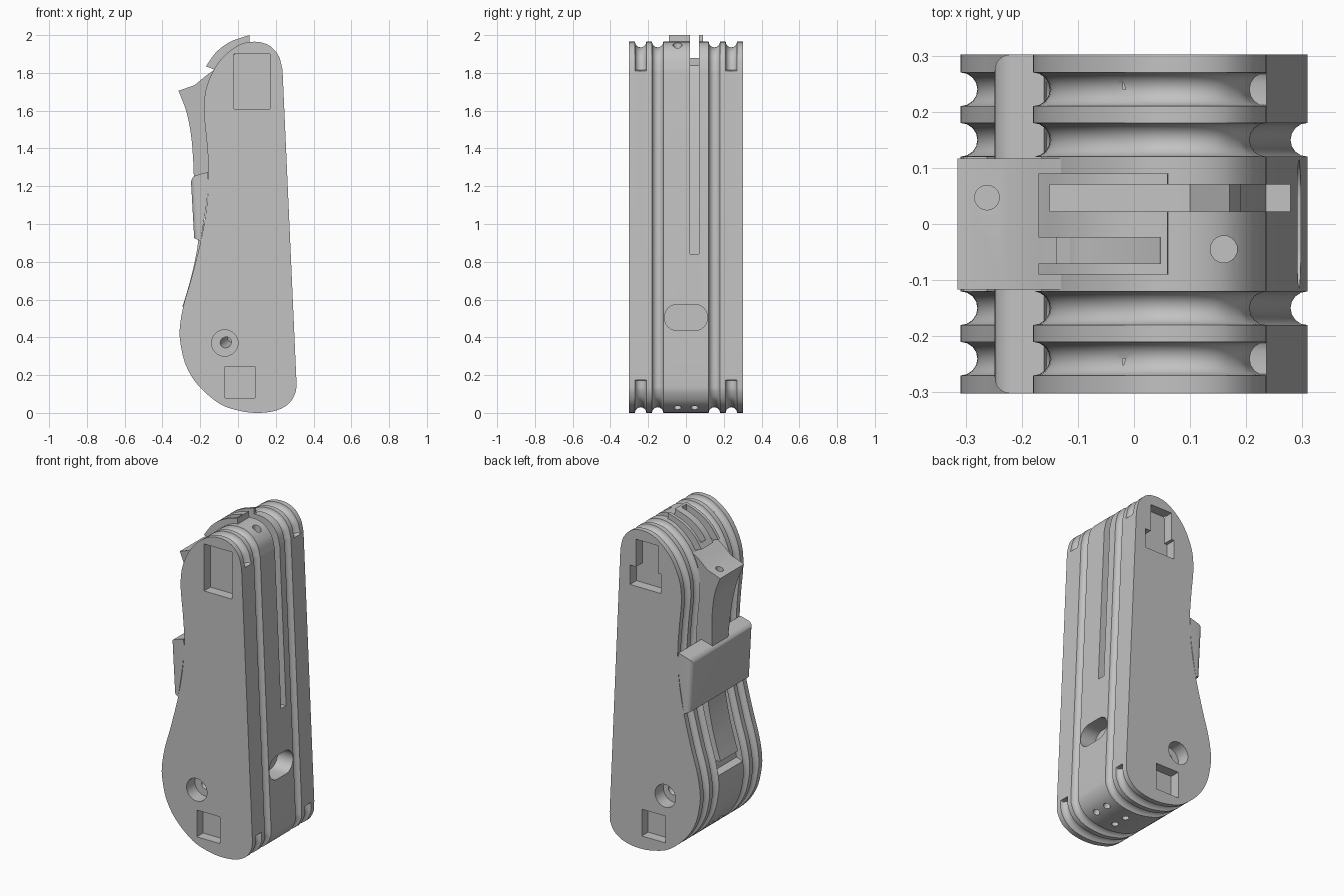
import bpy, bmesh, math
from mathutils import Vector, Matrix

cube = bpy.data.objects.get("Cube")
if cube:
    bpy.data.objects.remove(cube)

grey = bpy.data.materials.new("plain grey")
grey.use_nodes = True
COLOR = (0.54, 0.54, 0.54, 1)
grey.diffuse_color = COLOR
grey.node_tree.nodes["Principled BSDF"].inputs["Base Color"].default_value = COLOR


def finish(name, bm):
    bmesh.ops.recalc_face_normals(bm, faces=bm.faces)
    mesh = bpy.data.meshes.new(name)
    bm.to_mesh(mesh)
    bm.free()
    ob = bpy.data.objects.new(name, mesh)
    bpy.context.collection.objects.link(ob)
    mesh.materials.append(grey)
    return ob


def smooth_path(pts, steps=6):
    """Catmull-Rom curve through the points."""
    p = [Vector(q) for q in pts]
    p = [2 * p[0] - p[1]] + p + [2 * p[-1] - p[-2]]
    out = []
    for a, b, c, d in zip(p, p[1:], p[2:], p[3:]):
        for i in range(steps):
            t = i / steps
            out.append(0.5 * (2 * b + (c - a) * t + (2 * a - 5 * b + 4 * c - d) * t * t
                              + (3 * b - a - 3 * c + d) * t ** 3))
    return out + [p[-2]]


def loft(bm, rings):
    rows = [[bm.verts.new(v) for v in ring] for ring in rings]
    n = len(rows[0])
    for r, s in zip(rows, rows[1:]):
        for i in range(n):
            j = (i + 1) % n
            bm.faces.new((r[i], r[j], s[j], s[i]))
    bm.faces.new(rows[0])
    bm.faces.new(rows[-1][::-1])


def prism(name, pts, y0, y1):
    """Outline in x and z, extruded along y."""
    bm = bmesh.new()
    loft(bm, [[(p[0], y, p[1]) for p in pts] for y in (y0, y1)])
    return finish(name, bm)


def box_points(x0, x1, z0, z1):
    return [(x0, z0), (x1, z0), (x1, z1), (x0, z1)]


def rod(name, a, b, r, sides=24):
    a, b = Vector(a), Vector(b)
    bm = bmesh.new()
    turn = (b - a).to_track_quat('Z', 'Y').to_matrix().to_4x4()
    bmesh.ops.create_cone(bm, cap_ends=True, segments=sides, radius1=r, radius2=r,
                          depth=(b - a).length, matrix=Matrix.Translation((a + b) / 2) @ turn)
    return finish(name, bm)


def cut(target, cutter):
    mod = target.modifiers.new("cut", 'BOOLEAN')
    mod.operation = 'DIFFERENCE'
    mod.solver = 'EXACT'
    mod.object = cutter
    bpy.context.view_layer.objects.active = target
    bpy.ops.object.modifier_apply(modifier=mod.name)
    bpy.data.objects.remove(cutter)


# Handle outline: rounded top, waisted back, round belly, straight front edge
outline = smooth_path([
    (.235, 1.82), (.215, 1.89), (.165, 1.945), (.09, 1.965), (0, 1.945), (-.1, 1.86),
    (-.165, 1.73), (-.18, 1.6), (-.165, 1.43), (-.155, 1.27), (-.165, 1.1), (-.195, .92),
    (-.245, .72), (-.288, .57), (-.308, .45), (-.303, .36), (-.275, .25), (-.21, .145),
    (-.1, .05), (0, .013), (.1, 0), (.2, .012), (.27, .05), (.305, .11), (.309, .17)])
outline += [Vector((.309, .175)), Vector((.236, 1.81))]
count = len(outline)
inward = []
for i in range(count):
    t = outline[(i + 1) % count] - outline[i - 1]
    inward.append(Vector((-t.y, t.x)).normalized())


def ring(y, depth, kind):
    """Outline at y, sunk by depth; some grooves skip part of the edge."""
    pts = []
    for p, n in zip(outline, inward):
        d = depth
        if kind == "outer" and p.x > .2 and .172 < p.y < 1.815:
            d = 0
        if kind == "channel" and not (p.x < 0 and .5 < p.y < 1.72):
            d = 0
        q = p + n * d
        pts.append((q.x, y, q.y))
    return pts


def groove(yc, kind, r=.03, steps=8):
    angles = [math.pi * k / steps for k in range(steps + 1)]
    return [(yc - r * math.cos(a), r * math.sin(a), kind) for a in angles]


# Body: side plates, round grooves and a recessed back channel
half = [(-.302, 0, "")] + groove(-.24, "outer") + groove(-.15, "inner") + [(-.119, .04, "channel")]
stations = half + [(-y, d, k) for y, d, k in reversed(half)]
bm = bmesh.new()
loft(bm, [ring(*s) for s in stations])
body = finish("handle_body", bm)

# Raised cap over the rounded top
top_curve = smooth_path([(-.17, 1.835), (-.115, 1.91), (-.04, 1.965), (.06, 2.0)])
cap = prism("top_cap", top_curve + [Vector((.065, 1.9)), Vector((-.08, 1.8))], -.09, .09)

# Long slot over the top and down the front edge, with the short slot beside it
slot = [(-.15, 2.1), (-.15, 1.84), (0, 1.87), (.1, 1.88), (.17, 1.84), (.19, 1.78),
        (.235, .84), (.4, .84), (.4, 2.1)]
short_slot = [(-.2, 2.1), (-.2, 1.78), (-.1, 1.85), (0, 1.91), (.045, 1.96), (.055, 2.1)]
for part in (body, cap):
    cut(part, prism("cutter", slot, .022, .07))
    cut(part, prism("cutter", short_slot, -.07, -.024))

# Pockets and slanted screw holes on both side plates
for s in (-1, 1):
    upper = [box_points(-.02, .17, 1.61, 1.9)] if s < 0 else [
        box_points(-.02, .13, 1.61, 1.9), box_points(-.04, .17, 1.61, 1.73)]
    for pts in upper + [box_points(-.07, .09, .08, .245)]:
        cut(body, prism("cutter", pts, s * .24, s * .4))
    cut(body, rod("cutter", (-.07, s * .22, .37), (-.07, s * .4, .37), .07, 32))
    cut(body, rod("cutter", (-.03, s * .12, .4), (-.075, s * .25, .365), .028))

# Oval recess in the front edge
bm = bmesh.new()
oval = []
for k in range(26):
    side = 1 if k < 13 else -1
    a = math.pi * (k if k < 13 else k - 1) / 12 - math.pi / 2
    oval.append((side * .045 + .07 * math.cos(a), .505 + .07 * math.sin(a)))
loft(bm, [[(x, y, z) for y, z in oval] for x in (.19, .4)])
cut(body, finish("cutter", bm))

# Small drilled holes in the top and the bottom
cut(body, rod("cutter", (.16, -.045, 1.8), (.16, -.045, 2.1), .024))
for y in (-.045, .045):
    for a, b in (((.2, .1), (.26, -.02)), ((.1, .1), (.1, -.1)), ((-.15, .2), (-.27, .07))):
        cut(body, rod("cutter", (a[0], y, a[1]), (b[0], y, b[1]), .02, 16))

# Back lever: hooked at the top, narrow behind the clip
lever_edge = smooth_path([(-.315, 1.705), (-.275, 1.6), (-.25, 1.48), (-.238, 1.35), (-.232, 1.2)])
lever_back = [(-.1, 1.2), (-.1, 1.4), (-.12, 1.6), (-.12, 1.82), (-.17, 1.785), (-.23, 1.735)]
lever = prism("back_lever", [tuple(p) for p in lever_edge] + lever_back, -.117, .117)
for v in lever.data.vertices:
    v.co.y *= .62 + .38 * min(1, max(0, (v.co.z - 1.2) / .45))
cut(lever, rod("cutter", (-.262, .047, 1.66), (-.262, .047, 1.9), .022))

# Lower tongue lying in the channel
tongue_edge = smooth_path([(-.215, 1.0), (-.212, .9), (-.238, .76), (-.27, .64), (-.295, .56)])
prism("back_tongue", [tuple(p) for p in tongue_edge] + [(-.2, .54), (-.14, .9), (-.12, 1.0)], -.085, .085)

# Full-width clip across the waist, with rounded ends
clip = prism("waist_clip", [(-.25, 1.25), (-.16, 1.275), (-.155, 1.2), (-.17, 1.08), (-.197, .91),
                            (-.232, .925)], -.302, .302)
bm = bmesh.new()
bm.from_mesh(clip.data)
ends = [e for e in bm.edges if all(abs(v.co.y) > .3 for v in e.verts)
        and sum(v.co.x for v in e.verts) / 2 < -.235]
bmesh.ops.bevel(bm, geom=ends, offset=.03, segments=5, profile=.5, affect='EDGES')
bm.to_mesh(clip.data)
bm.free()

# Soft shading with crisp edges
for ob in bpy.context.scene.objects:
    if ob.type == 'MESH' and grey.name in ob.data.materials:
        bpy.ops.object.select_all(action='DESELECT')
        ob.select_set(True)
        bpy.context.view_layer.objects.active = ob
        bpy.ops.object.shade_smooth_by_angle(angle=math.radians(30))
